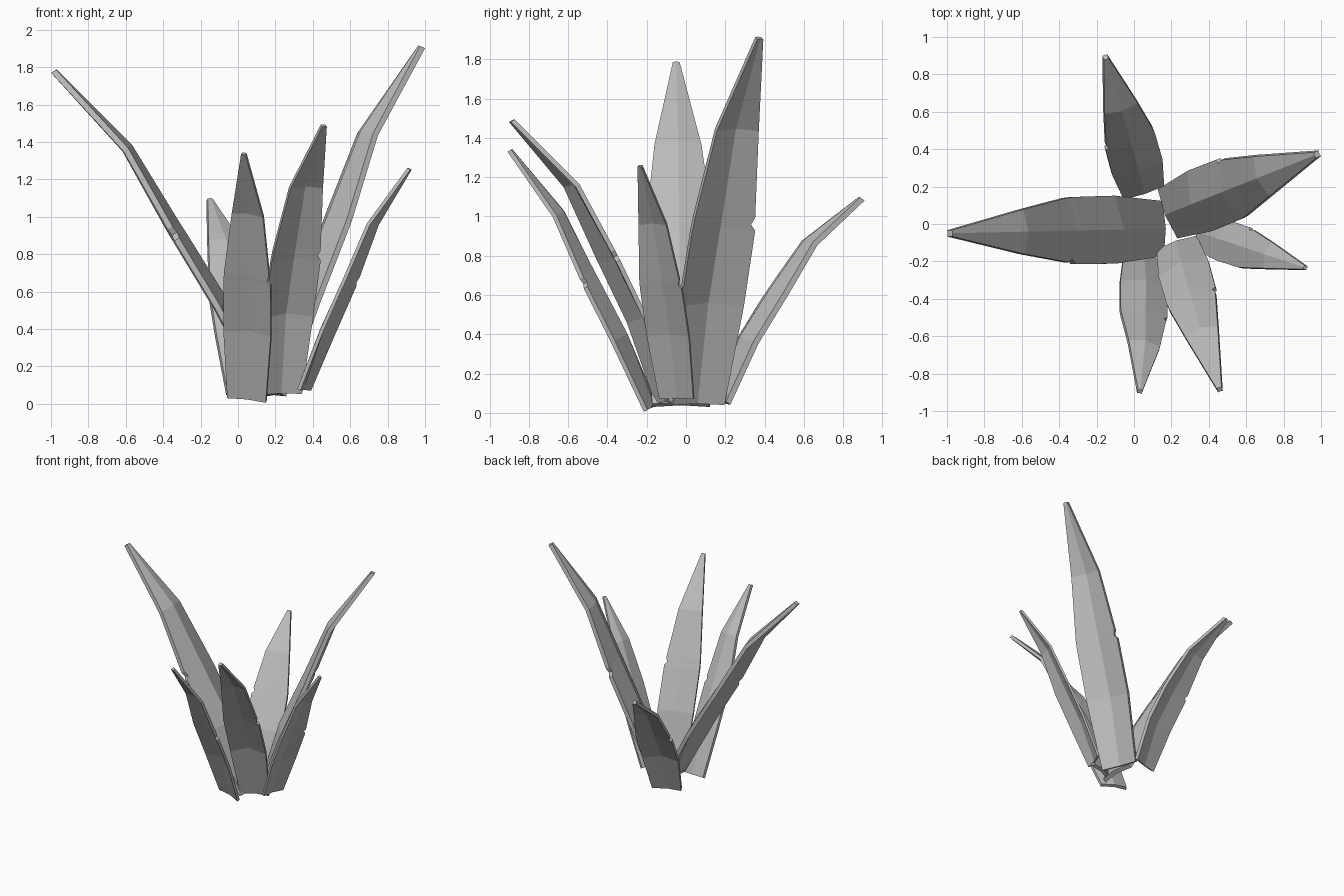
import bpy, bmesh, math
from mathutils import Vector, Matrix

if "Cube" in bpy.data.objects:
    bpy.data.objects.remove(bpy.data.objects["Cube"])

# One flat grey for the whole plant
grey = bpy.data.materials.new("leaf_grey")
grey.diffuse_color = (0.5, 0.5, 0.5, 1)
grey.use_nodes = True
grey.node_tree.nodes["Principled BSDF"].inputs["Base Color"].default_value = grey.diffuse_color

# Leaf profile, in fractions of the leaf length:
# along, arch, extra arch when bowed, midrib height, left half-width, right half-width
PROFILE = [
    (0.00, 0.000, 0.000, 0.008, 0.069, 0.069),
    (0.26, 0.008, 0.042, 0.027, 0.085, 0.085),
    (0.465, 0.012, 0.048, 0.024, 0.084, 0.084),
    (0.48, 0.012, 0.048, 0.024, 0.072, 0.083),   # nick in the left edge
    (0.50, 0.013, 0.048, 0.023, 0.079, 0.082),
    (0.73, 0.030, 0.038, 0.014, 0.056, 0.056),
    (1.00, -0.005, 0.000, 0.002, 0.008, 0.008),
]


def make_leaf(name, base, tip, bow=0.0, roll=0.0, wide=1.0, thick=0.015):
    base, tip = Vector(base), Vector(tip)
    length = (tip - base).length
    axis = (tip - base).normalized()
    left = Vector((0, 0, 1)).cross(axis).normalized()
    left = Matrix.Rotation(math.radians(roll), 3, axis) @ left
    up = axis.cross(left)
    bm = bmesh.new()
    rings = []
    for u, v, extra, rib, wl, wr in PROFILE:
        v += bow * extra
        vl = v + rib * (1 - wl / wr)   # keeps the nick in the plane of the leaf
        # folded section: underside left to right, then upper side right to left
        section = [(wl, vl), (0, v + rib), (-wr, v),
                   (-wr, v + thick), (0, v + rib + thick), (wl, vl + thick)]
        rings.append([bm.verts.new(base + length * (axis * u + left * w * wide + up * h))
                      for w, h in section])
    for a, b in zip(rings, rings[1:]):
        for i in range(6):
            j = (i + 1) % 6
            bm.faces.new((a[i], a[j], b[j], b[i]))
    # close both ends with two quads either side of the midrib
    for r in (rings[0], rings[-1]):
        bm.faces.new((r[0], r[1], r[4], r[5]))
        bm.faces.new((r[1], r[2], r[3], r[4]))
    bmesh.ops.recalc_face_normals(bm, faces=bm.faces)
    mesh = bpy.data.meshes.new(name)
    bm.to_mesh(mesh)
    bm.free()
    mesh.materials.append(grey)
    bpy.context.collection.objects.link(bpy.data.objects.new(name, mesh))


# Six leaves fanning out from the centre
make_leaf("left_leaf", (0.13, -0.025, 0.03), (-0.99, -0.05, 1.775), bow=0.3, wide=1.03)
make_leaf("tall_right_leaf", (0.205, 0.065, 0.04), (0.985, 0.375, 1.905), bow=0.25)
make_leaf("front_leaf", (0.045, -0.19, 0.018), (0.03, -0.90, 1.335), bow=0.25, roll=-14, wide=1.03)
make_leaf("front_right_leaf", (0.235, -0.12, 0.05), (0.46, -0.89, 1.485), bow=0.95, roll=3)
make_leaf("low_right_leaf", (0.362, -0.05, 0.07), (0.92, -0.235, 1.255), bow=0.15)
make_leaf("back_leaf", (0.045, 0.19, 0.045), (-0.155, 0.90, 1.085), bow=1.05, roll=3, wide=1.3,
          thick=0.023)
